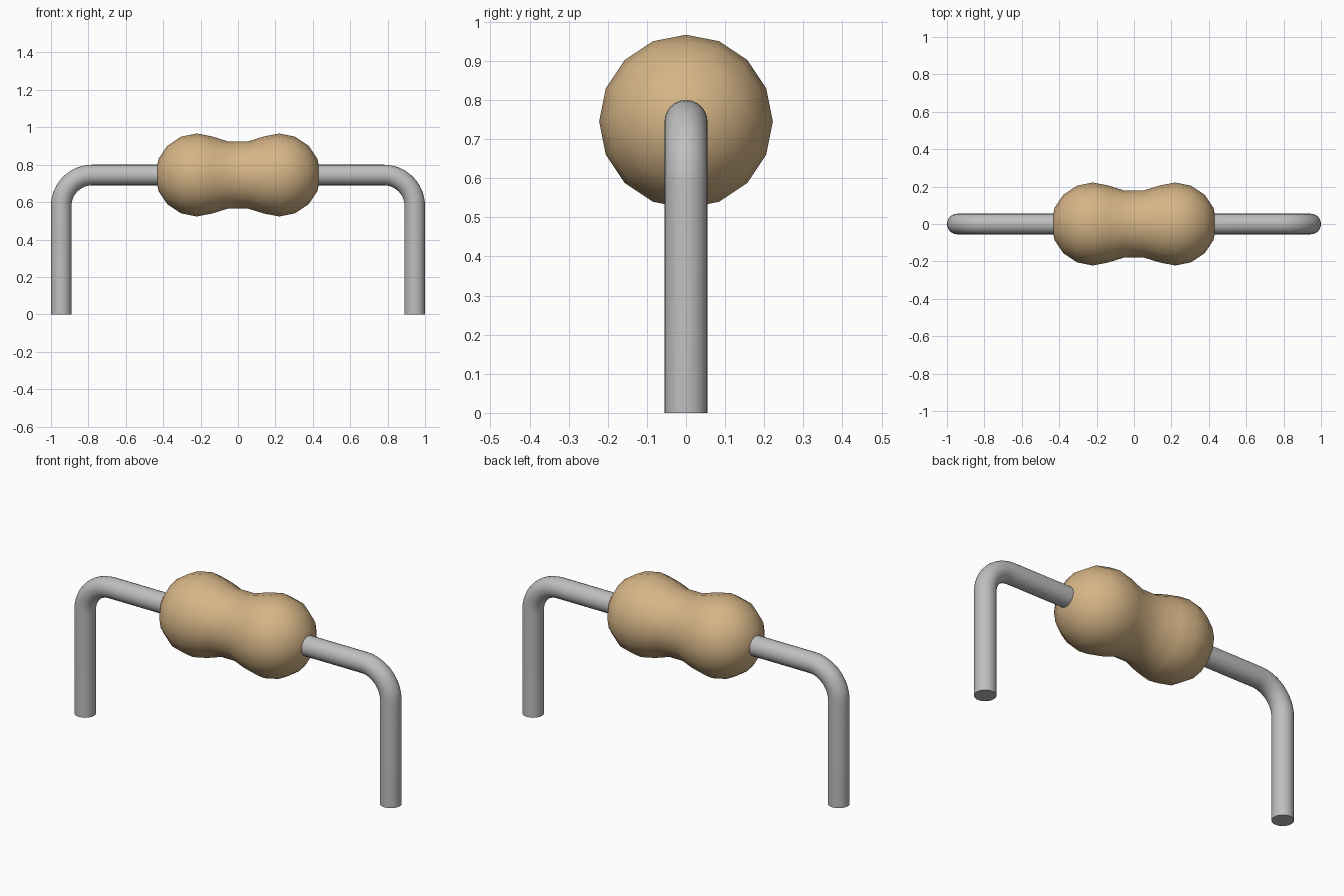
import bpy, bmesh
from math import pi, sin, cos, radians
from mathutils import Matrix, Vector

if "Cube" in bpy.data.objects:
    bpy.data.objects.remove(bpy.data.objects["Cube"])

AXIS_Z = 0.745    # height of the body axis
WIRE_R = 0.055    # lead radius
LEG_X = 0.945     # centre of each leg
BEND = 0.165      # bend radius of the lead
BULB_R = 0.222    # radius of each rounded end
BULB_X = 0.22


def material(name, colour):
    mat = bpy.data.materials.new(name)
    mat.use_nodes = True
    mat.diffuse_color = colour
    mat.node_tree.nodes["Principled BSDF"].inputs["Base Color"].default_value = colour
    return mat


def finish(name, bm, mat, angle):
    bmesh.ops.recalc_face_normals(bm, faces=bm.faces)
    mesh = bpy.data.meshes.new(name)
    bm.to_mesh(mesh)
    bm.free()
    mesh.materials.append(mat)
    obj = bpy.data.objects.new(name, mesh)
    bpy.context.collection.objects.link(obj)
    bpy.ops.object.select_all(action="DESELECT")
    obj.select_set(True)
    bpy.context.view_layer.objects.active = obj
    bpy.ops.object.shade_smooth_by_angle(angle=radians(angle))
    return obj


tan = material("tan_ceramic", (0.67, 0.46, 0.24, 1))
grey = material("grey_metal", (0.52, 0.52, 0.52, 1))

# Body: a dumbbell profile turned around the x axis
half = [(BULB_X + BULB_R * cos(k * pi / 8), BULB_R * sin(k * pi / 8)) for k in range(6)]
half.append((0.055, 0.18))
profile = half + [(-x, r) for x, r in reversed(half)]
bm = bmesh.new()
verts = [bm.verts.new((x, 0, AXIS_Z + r)) for x, r in profile]
edges = [bm.edges.new(pair) for pair in zip(verts, verts[1:])]
bmesh.ops.spin(bm, geom=verts + edges, cent=(0, 0, AXIS_Z), axis=(1, 0, 0),
               angle=2 * pi, steps=16)
bmesh.ops.remove_doubles(bm, verts=bm.verts, dist=0.0005)
finish("resistor_body", bm, tan, 50)

# Lead: a round section swept up one leg, through the bends and down the other
path = [(LEG_X, 0, 0)]
for k in range(13):
    a = k * pi / 24
    path.append((LEG_X - BEND + BEND * cos(a), a, AXIS_Z - BEND + BEND * sin(a)))
path += [(-x, pi - a, z) for x, a, z in reversed(path)]

bm = bmesh.new()
rings = []
for x, a, z in path:
    frame = Matrix.Translation(Vector((x, 0, z))) @ Matrix.Rotation(-a, 4, "Y")
    rings.append(bmesh.ops.create_circle(bm, segments=24, radius=WIRE_R, matrix=frame)["verts"])
for low, high in zip(rings, rings[1:]):
    for i in range(len(low)):
        bm.faces.new((low[i - 1], low[i], high[i], high[i - 1]))
for end in (rings[0], rings[-1]):
    bm.faces.new(end)
finish("wire_lead", bm, grey, 40)
